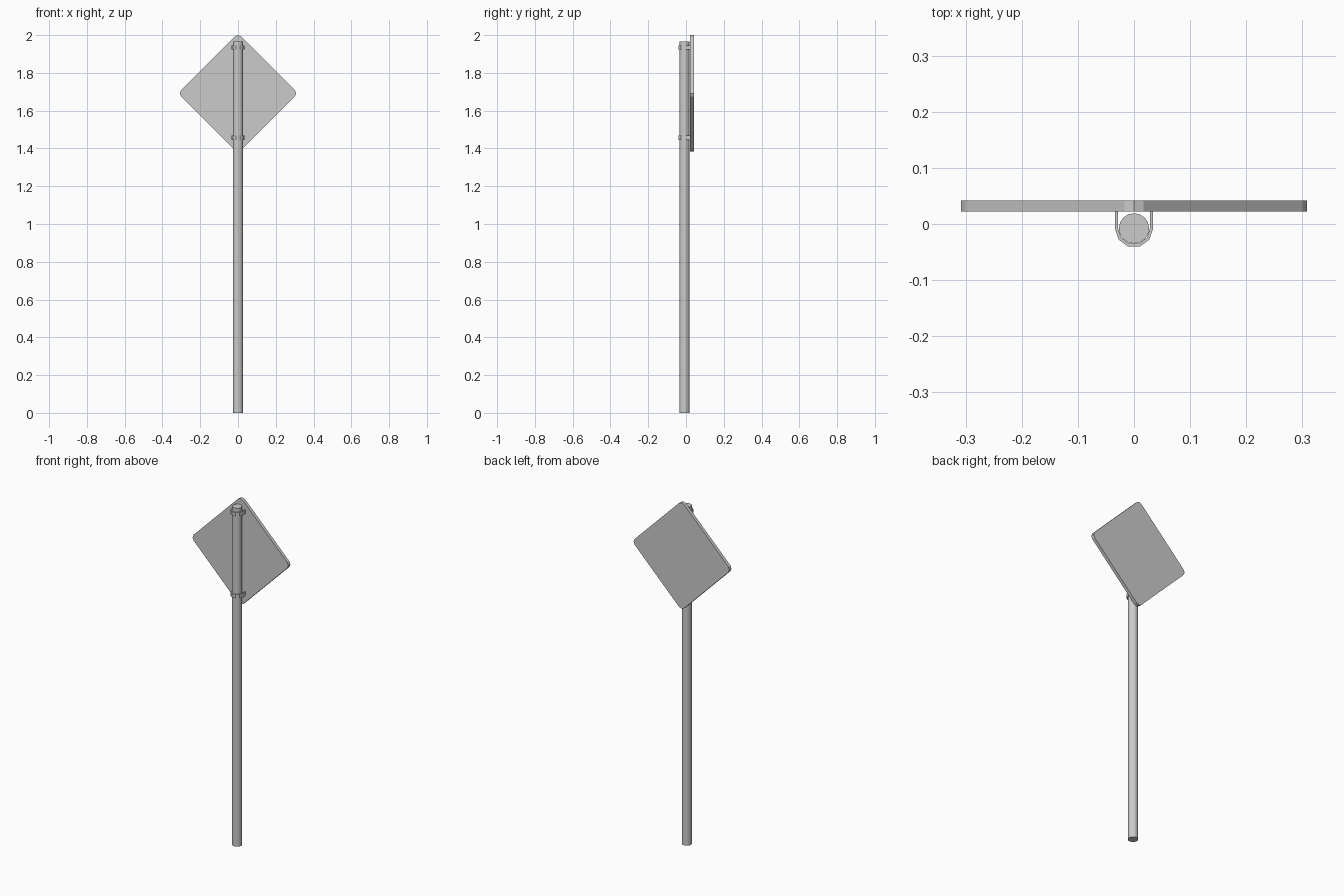
import bpy, bmesh
from math import pi, sin, cos

if "Cube" in bpy.data.objects:
    bpy.data.objects.remove(bpy.data.objects["Cube"])

POLE_Y = -0.0078


def prism(name, outline, offset):
    """Extrude a closed outline of 3D points along an offset vector."""
    bm = bmesh.new()
    face = bm.faces.new([bm.verts.new(p) for p in outline])
    ext = bmesh.ops.extrude_face_region(bm, geom=[face])
    moved = [v for v in ext["geom"] if isinstance(v, bmesh.types.BMVert)]
    bmesh.ops.translate(bm, verts=moved, vec=offset)
    bmesh.ops.recalc_face_normals(bm, faces=bm.faces)
    mesh = bpy.data.meshes.new(name)
    bm.to_mesh(mesh)
    bm.free()
    ob = bpy.data.objects.new(name, mesh)
    bpy.context.collection.objects.link(ob)
    return ob


# Round pole
bpy.ops.mesh.primitive_cylinder_add(vertices=16, radius=0.027, depth=1.967,
                                    location=(0, POLE_Y, 1.967 / 2))
bpy.context.object.name = "pole"
bpy.ops.object.shade_smooth_by_angle()

# Diamond sign plate with rounded corners
R, TIP, CZ = 0.024, 0.308, 1.692
outline = []
for k in range(4):
    a = k * pi / 2
    d = TIP - R
    for s in (-pi / 4, 0, pi / 4):
        outline.append((d * cos(a) + R * cos(a + s), 0.022,
                        CZ + d * sin(a) + R * sin(a + s)))
prism("sign_plate", outline, (0, 0.0195, 0))


# U-shaped clamps wrapping the pole and meeting the plate
def u_path(r, z, n=5):
    arc = [(-r * cos(pi * i / n), POLE_Y - r * sin(pi * i / n), z) for i in range(n + 1)]
    return [(-r, 0.023, z)] + arc + [(r, 0.023, z)]


for name, z in (("upper_clamp", 1.934), ("lower_clamp", 1.457)):
    z0 = z - 0.011
    prism(name, u_path(0.034, z0) + u_path(0.0285, z0)[::-1], (0, 0, 0.022))
